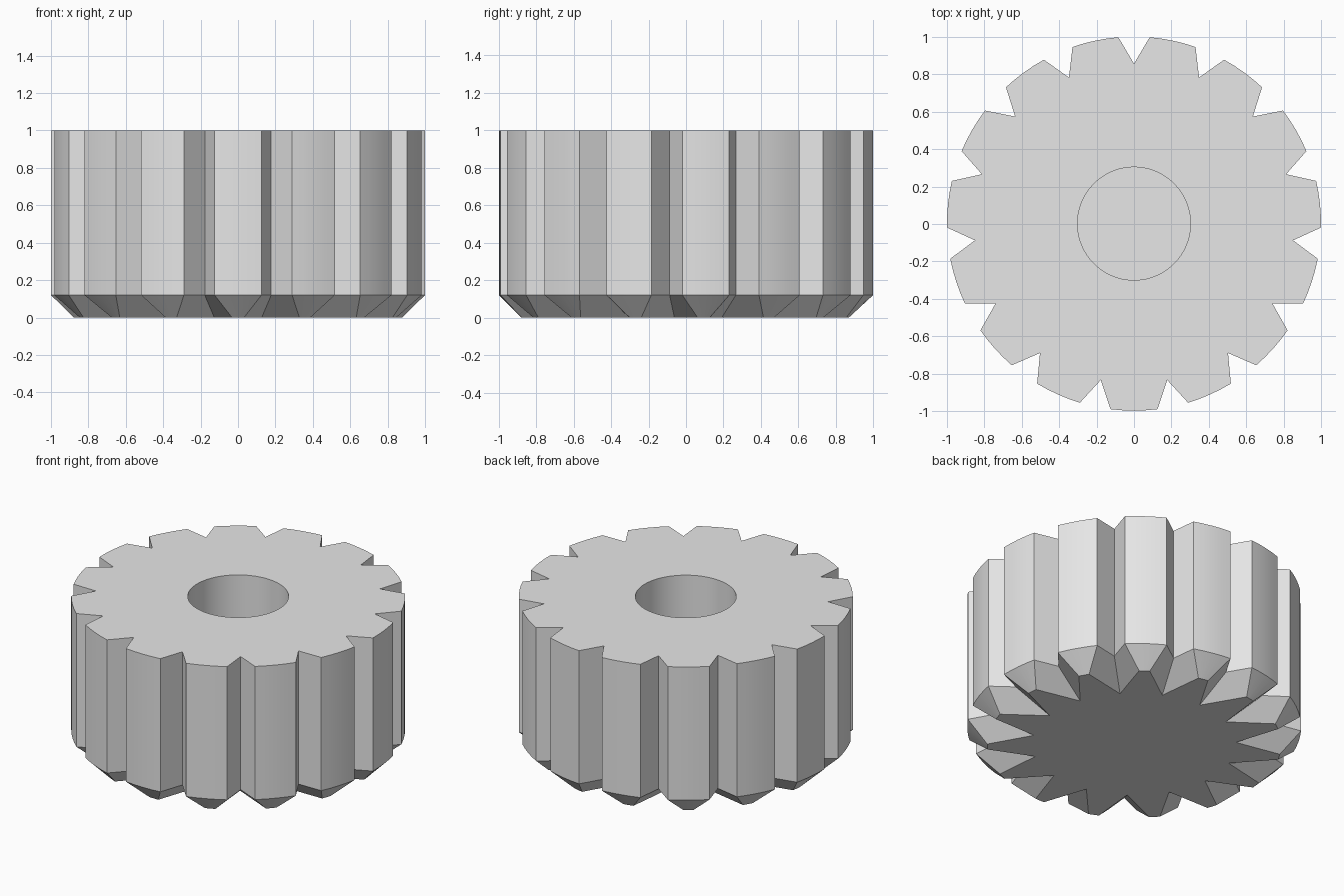
import bpy
import bmesh
from math import sin, cos, radians

TEETH = 15
ARC = 5            # points along each tooth crest
Y_SHIFT = 0.002    # centres the bounding box
STEP = 360 / TEETH

cube = bpy.data.objects.get("Cube")
if cube:
    bpy.data.objects.remove(cube, do_unlink=True)


def point(radius, degrees, z):
    a = radians(90 + degrees)
    return (radius * cos(a), radius * sin(a) + Y_SHIFT, z)


def toothed_ring(root, tip, half_gap, z):
    """Closed outline: one notch point, then the crest arc, for every tooth."""
    pts = []
    for t in range(TEETH):
        start = t * STEP
        pts.append(point(root, start, z))
        for i in range(ARC):
            turn = half_gap + (STEP - 2 * half_gap) * i / (ARC - 1)
            pts.append(point(tip, start + turn, z))
    return pts


def round_ring(radius, z):
    n = TEETH * (ARC + 1)
    return [point(radius, 360 * i / n, z) for i in range(n)]


# Sections from the underside, up the teeth, across the top and into the bore
sections = [
    toothed_ring(0.61, 0.88, 9.9, 0.0),
    toothed_ring(0.855, 1.0, 4.8, 0.12),
    toothed_ring(0.855, 1.0, 4.8, 1.0),
    round_ring(0.302, 1.0),
    round_ring(0.302, 0.5),
]

bm = bmesh.new()
rings = [[bm.verts.new(p) for p in s] for s in sections]
for low, high in zip(rings, rings[1:]):
    for i in range(len(low)):
        j = (i + 1) % len(low)
        bm.faces.new((low[i], low[j], high[j], high[i]))
bm.faces.new(list(reversed(rings[0])))   # underside
bm.faces.new(rings[-1])                  # bore floor
bmesh.ops.recalc_face_normals(bm, faces=bm.faces)

mesh = bpy.data.meshes.new("gear_wheel")
bm.to_mesh(mesh)
bm.free()
gear = bpy.data.objects.new("gear_wheel", mesh)
bpy.context.collection.objects.link(gear)

# Plain grey finish
grey = bpy.data.materials.new("light_grey")
grey.use_nodes = True
colour = (0.8, 0.8, 0.8, 1.0)
grey.diffuse_color = colour
grey.node_tree.nodes["Principled BSDF"].inputs["Base Color"].default_value = colour
mesh.materials.append(grey)

# Smooth crests and bore, crisp tooth edges
bpy.ops.object.select_all(action="DESELECT")
gear.select_set(True)
bpy.context.view_layer.objects.active = gear
bpy.ops.object.shade_smooth_by_angle(angle=radians(30))
